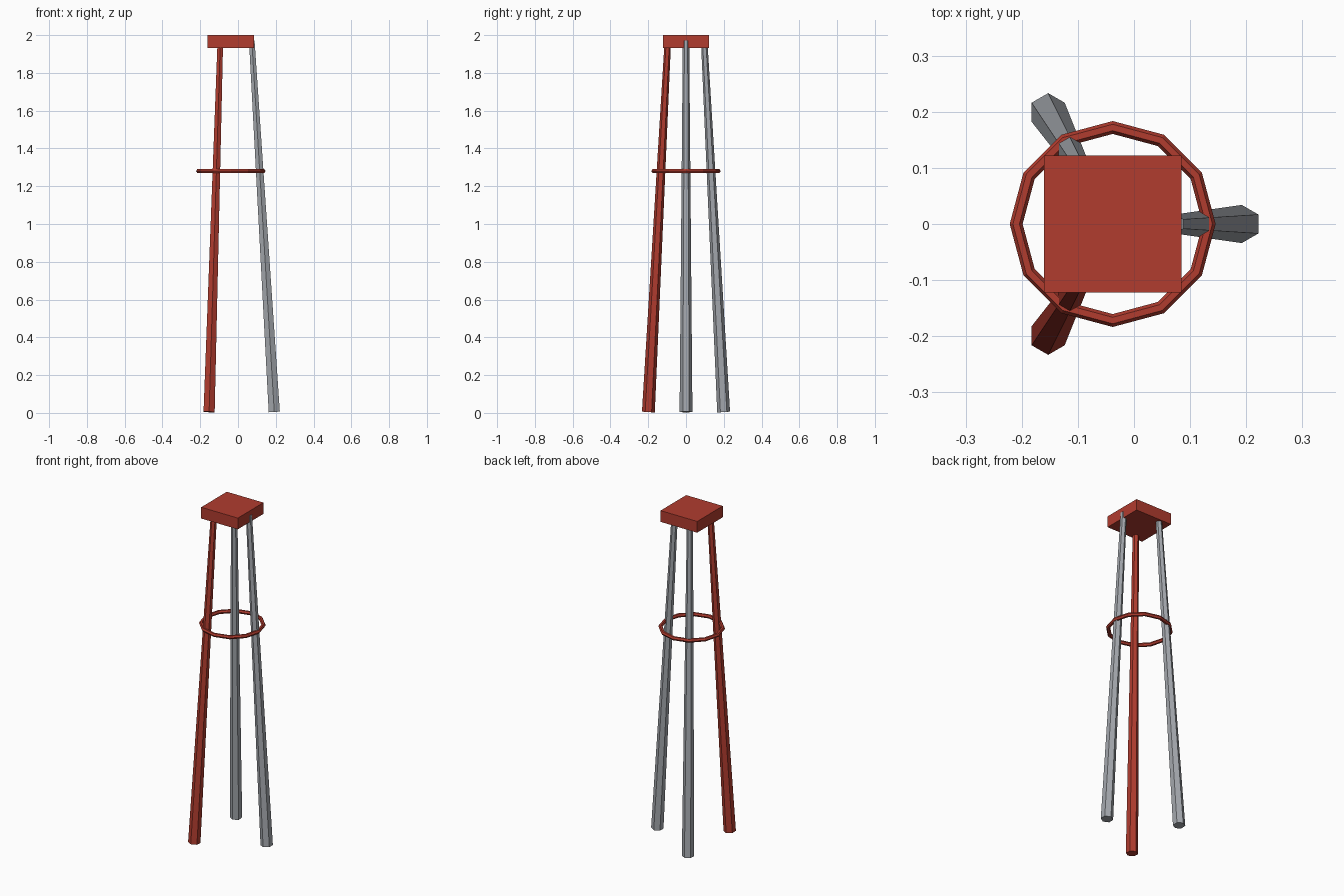
import bpy, bmesh, math
from mathutils import Vector, Matrix

if "Cube" in bpy.data.objects:
    bpy.data.objects.remove(bpy.data.objects["Cube"])

CX = -0.038  # axis of the stand


def colour(name, rgb):
    m = bpy.data.materials.new(name)
    m.diffuse_color = (*rgb, 1)
    m.use_nodes = True
    m.node_tree.nodes["Principled BSDF"].inputs["Base Color"].default_value = m.diffuse_color
    return m


red = colour("brick red", (0.44, 0.045, 0.028))
grey = colour("steel grey", (0.37, 0.39, 0.42))


def finish(name, bm, mat):
    bmesh.ops.recalc_face_normals(bm, faces=bm.faces)
    me = bpy.data.meshes.new(name)
    bm.to_mesh(me)
    bm.free()
    me.materials.append(mat)
    ob = bpy.data.objects.new(name, me)
    bpy.context.collection.objects.link(ob)
    return ob


def leg(name, degrees, mat):
    """Tapered six-sided leg leaning in towards the top block."""
    bm = bmesh.new()
    rings = []
    for reach, z, r, tilt in ((0.230, 0.005, 0.034, 0.06), (0.111, 1.97, 0.017, 0.06)):
        ring = []
        for i in range(6):
            a = math.radians(30 + 60 * i)
            x = r * math.cos(a)
            ring.append(bm.verts.new((reach + x, r * math.sin(a), z + x * tilt)))
        rings.append(ring)
    for i in range(6):
        j = (i + 1) % 6
        bm.faces.new((rings[0][i], rings[0][j], rings[1][j], rings[1][i]))
    bm.faces.new(rings[0][::-1])
    bm.faces.new(rings[1])
    bm.transform(Matrix.Translation((CX, 0, 0)) @ Matrix.Rotation(math.radians(degrees), 4, 'Z'))
    # feet rest on the ground
    for v in bm.verts:
        v.co.z = max(v.co.z, 0)
    return finish(name, bm, mat)


leg("right_leg", 0, grey)
leg("back_leg", 120, grey)
leg("front_leg", 240, red)

# Top block
bm = bmesh.new()
bmesh.ops.create_cube(bm, size=1)
bm.transform(Matrix.Translation((CX, 0, 1.966)) @ Matrix.Diagonal((0.245, 0.245, 0.068, 1)))
finish("top_block", bm, red)

# Twelve-sided brace ring
bpy.ops.mesh.primitive_torus_add(major_segments=12, minor_segments=6, major_radius=0.172,
                                 minor_radius=0.0115, location=(CX, 0, 1.28))
ring = bpy.context.object
ring.name = "brace_ring"
ring.data.materials.append(red)
